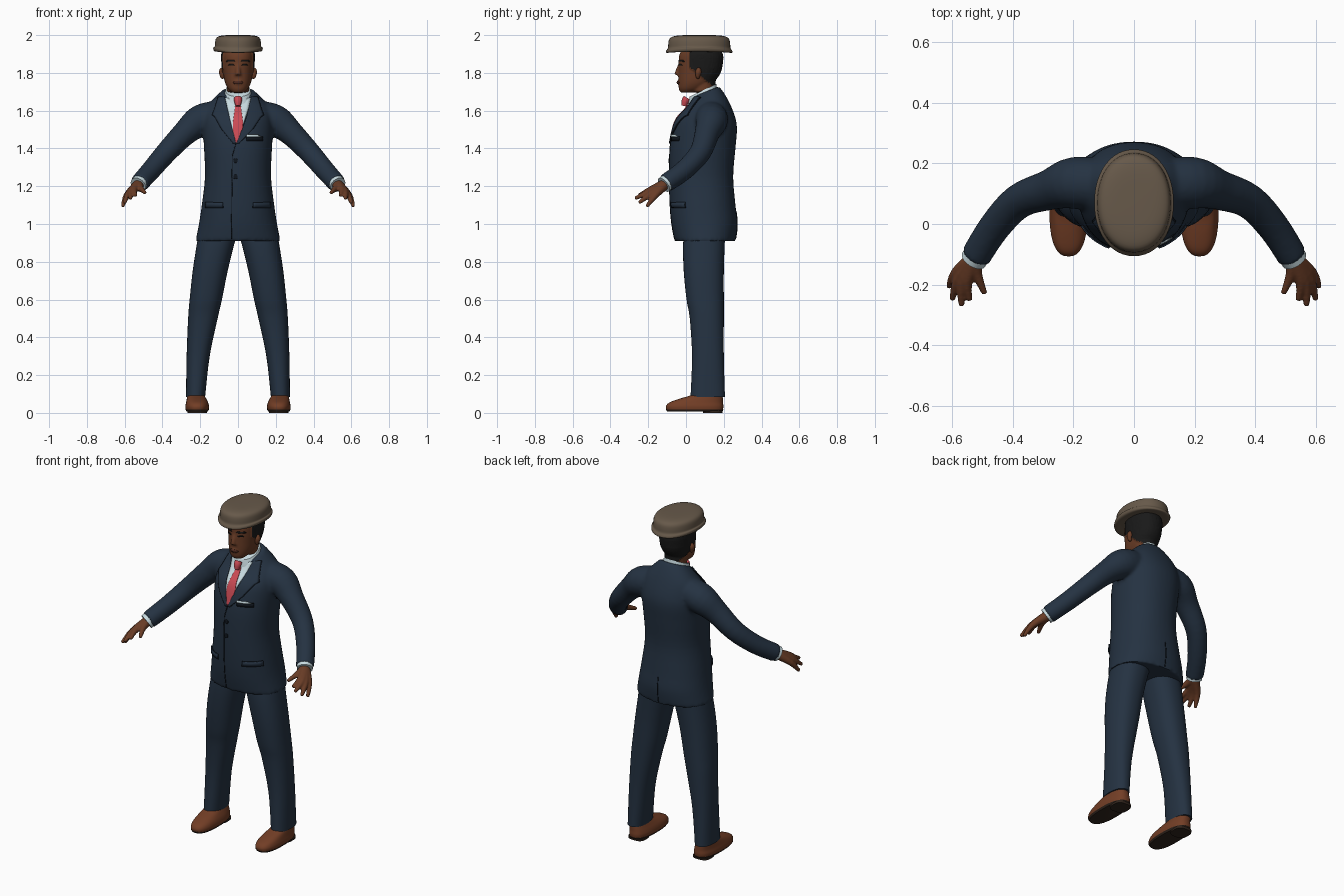
import bpy, bmesh
from math import sin, cos, pi, copysign
from mathutils import Vector
from mathutils.bvhtree import BVHTree

cube = bpy.data.objects.get("Cube")
if cube:
    bpy.data.objects.remove(cube, do_unlink=True)


def material(name, *rgb):
    m = bpy.data.materials.new(name)
    m.use_nodes = True
    m.diffuse_color = (*rgb, 1)
    for node in m.node_tree.nodes:
        if node.type == 'BSDF_PRINCIPLED':
            node.inputs["Base Color"].default_value = (*rgb, 1)
            node.inputs["Roughness"].default_value = 0.8
    return m


suit = material("navy cloth", .018, .032, .054)
trim = material("dark navy", .005, .008, .013)
shirt = material("pale blue white", .58, .71, .75)
red = material("red silk", .60, .07, .09)
skin = material("brown skin", .14, .045, .019)
lip = material("dark lip", .075, .023, .014)
black = material("black hair", .010, .010, .010)
felt = material("taupe felt", .135, .10, .068)
leather = material("tan leather", .17, .048, .019)
rubber = material("dark sole", .03, .018, .012)


def spline(rows, n=4):
    """Catmull-Rom interpolation between tuples of numbers."""
    out = []
    for i in range(len(rows) - 1):
        a, b, c, d = (rows[max(0, min(len(rows) - 1, i + k))] for k in (-1, 0, 1, 2))
        for s in range(n):
            t = s / n
            out.append([q + .5 * t * (r - p + t * (2*p - 5*q + 4*r - w + t * (3*(q - r) + w - p)))
                        for p, q, r, w in zip(a, b, c, d)])
    return out + [list(rows[-1])]


def loft(rows, power=2.2, seg=40, n=4):
    """Rings from rows of z, x0, x1, y0, y1, tilt, side lift."""
    rings = []
    rows = [tuple(r) + (0,) * (7 - len(r)) for r in rows]
    for z, x0, x1, y0, y1, tilt, lift in spline(rows, n):
        ring = []
        for k in range(seg):
            c, s = cos(2*pi*k/seg), sin(2*pi*k/seg)
            u = copysign(abs(c) ** (2/power), c)
            v = copysign(abs(s) ** (2/power), s)
            dy = v * (y1 - y0) / 2
            ring.append(Vector(((x0 + x1)/2 + u*(x1 - x0)/2, (y0 + y1)/2 + dy,
                                z + tilt*dy + lift*u*u)))
        rings.append(ring)
    return rings


def tube(points, seg=20, n=4):
    """Round rings along a path of x, y, z, radius."""
    path = spline(points, n)
    rings = []
    for i, p in enumerate(path):
        a, b = path[max(i - 1, 0)], path[min(i + 1, len(path) - 1)]
        q = (Vector(b[:3]) - Vector(a[:3])).to_track_quat('Z', 'Y')
        rings.append([Vector(p[:3]) + q @ Vector((cos(2*pi*k/seg), sin(2*pi*k/seg), 0)) * p[3]
                      for k in range(seg)])
    return rings


def both(parts):
    return parts + [[[Vector((-v.x, v.y, v.z)) for v in r] for r in p] for p in parts]


def finish(ob, angle=.9):
    bpy.ops.object.select_all(action='DESELECT')
    ob.select_set(True)
    bpy.context.view_layer.objects.active = ob
    bpy.ops.object.shade_smooth_by_angle(angle=angle)


def build(name, parts, mat, voxel=0):
    """Skin ring stacks into one object; voxel blends them together."""
    bm = bmesh.new()
    for rings in parts:
        vs = [[bm.verts.new(v) for v in r] for r in rings]
        for a, b in zip(vs, vs[1:]):
            for k in range(len(a)):
                bm.faces.new((a[k - 1], a[k], b[k], b[k - 1]))
        bm.faces.new(vs[0])
        bm.faces.new(vs[-1])
    bmesh.ops.recalc_face_normals(bm, faces=bm.faces)
    me = bpy.data.meshes.new(name)
    bm.to_mesh(me)
    bm.free()
    me.materials.append(mat)
    ob = bpy.data.objects.new(name, me)
    bpy.context.collection.objects.link(ob)
    if voxel:
        rm = ob.modifiers.new("Blend", 'REMESH')
        rm.mode, rm.voxel_size = 'VOXEL', voxel
        sm = ob.modifiers.new("Soften", 'SMOOTH')
        sm.factor, sm.iterations = .5, 4
        dg = bpy.context.evaluated_depsgraph_get()
        new = bpy.data.meshes.new_from_object(ob.evaluated_get(dg))
        ob.modifiers.clear()
        ob.data = new
        if not new.materials:
            new.materials.append(mat)
    finish(ob)
    return ob


def surface(ob):
    return BVHTree.FromPolygons([v.co for v in ob.data.vertices],
                                [p.vertices for p in ob.data.polygons])


def plate(name, tree, rows, mat, off=.002, thick=.004, side=-1, nx=8):
    """Thin patch laid on a surface; rows are z, x0, x1."""
    bm = bmesh.new()
    grid = []
    for i in range(len(rows) - 1):
        a, b = rows[i], rows[i + 1]
        n = max(1, int(abs(a[0] - b[0]) / .012))
        grid += [[p + (q - p)*s/n for p, q in zip(a, b)] for s in range(n)]
    grid.append(rows[-1])
    vs = []
    for z, x0, x1 in grid:
        line = []
        for k in range(nx + 1):
            p = Vector((x0 + (x1 - x0)*k/nx, side, z))
            hit = tree.ray_cast(p, Vector((0, -side, 0)))
            if hit[0] is None:
                hit = tree.find_nearest(Vector((p.x, .05, z)))
            nor = hit[1] if hit[1].y * side > 0 else -hit[1]
            line.append(bm.verts.new(hit[0] + nor * off))
        vs.append(line)
    for a, b in zip(vs, vs[1:]):
        for k in range(nx):
            bm.faces.new((a[k], a[k + 1], b[k + 1], b[k]))
    bmesh.ops.recalc_face_normals(bm, faces=bm.faces)
    me = bpy.data.meshes.new(name)
    bm.to_mesh(me)
    bm.free()
    me.materials.append(mat)
    ob = bpy.data.objects.new(name, me)
    bpy.context.collection.objects.link(ob)
    mod = ob.modifiers.new("Thickness", 'SOLIDIFY')
    mod.thickness, mod.offset = thick, 0
    finish(ob)


# Jacket: body and sleeves blended together
body = loft([(.91, -.225, .225, -.06, .262), (1.0, -.207, .207, -.077, .272),
             (1.1, -.192, .192, -.086, .262), (1.25, -.175, .175, -.09, .25),
             (1.4, -.18, .18, -.086, .262), (1.5, -.185, .185, -.068, .27),
             (1.56, -.18, .18, -.045, .262), (1.62, -.165, .165, 0, .235, .1),
             (1.665, -.125, .125, .022, .205, .25), (1.7, -.085, .085, .03, .175, .4)])
sleeve = tube([(.1, .13, 1.57, .085), (.2, .135, 1.545, .086), (.28, .112, 1.482, .067),
               (.38, .075, 1.378, .058), (.46, -.01, 1.285, .053), (.523, -.108, 1.215, .05)])
jacket = build("jacket", [body] + both([sleeve]), suit, .01)
cloth = surface(jacket)

# Shirt front, tie and collar
build("shirt_collar", [loft([(1.63, -.09, .09, .008, .168, .35), (1.67, -.078, .078, .012, .166, .42),
                             (1.708, -.066, .066, .02, .16, .48)])], shirt)
plate("shirt_front", cloth, [(1.665, -.07, .07), (1.6, -.055, .052), (1.43, -.014, -.006)], shirt)
plate("tie_blade", cloth, [(1.63, -.013, .013), (1.53, -.027, .027), (1.5, -.027, .024),
                           (1.43, -.012, -.004)], red, .006)
build("tie_knot", [tube([(0, .006, 1.668, .02), (0, -.004, 1.65, .02), (0, -.012, 1.625, .013)])], red)

# Lapels with dark edges, front seam and back vent
for s, label in ((1, "left"), (-1, "right")):
    for part, mat, e, off in (("edge", trim, .004, .003), ("lapel", suit, 0, .006)):
        plate(label + "_" + part, cloth,
              [(z, s*a + c, s*(b + e) + c) for z, a, b, c in
               ((1.67, .068, .1, 0), (1.6, .053, .122, 0), (1.575, .047, .132, 0),
                (1.565, .045, .118, 0), (1.5, .025, .078, -.004), (1.425, 0, .012, -.01))],
              mat, off)
    for part, mat, e, off in (("flap_edge", trim, .003, .002), ("pocket_flap", suit, 0, .006)):
        plate(label + "_" + part, cloth,
              [(1.115, s*.08, s*.168), (1.088 - e, s*(.08 - e), s*(.168 + e))], mat, off)
plate("front_seam", cloth, [(1.425, -.014, -.01), (1.36, -.032, -.028), (.92, -.037, -.033)],
      trim, .001, .003, nx=1)
plate("back_vent", cloth, [(1.07, -.002, .002), (.92, -.002, .002)], trim, .001, .003, 1, 1)
for z in (1.335, 1.25):
    plate("button", cloth, [(z + .012, -.018, -.008), (z + .006, -.024, -.002),
                            (z - .006, -.024, -.002), (z - .012, -.018, -.008)], trim, .003)
plate("breast_pocket", cloth, [(1.463, .042, .13), (1.44, .046, .13)], trim, .002)
plate("pocket_square", cloth, [(1.472, .045, .1), (1.46, .045, .122)], shirt, .006)

# Trousers
leg = loft([(1.0, -.01, .2, 0, .21), (.9, .018, .217, -.015, .205), (.75, .055, .24, -.012, .2),
            (.6, .085, .256, .003, .2), (.5, .108, .264, .02, .2), (.3, .15, .272, .032, .2),
            (.085, .174, .275, .024, .206)], 2.3)
build("trouser_legs", both([leg]), suit)

# Shoes, soles and heels
upper = loft([(.016, .155, .277, -.104, .196), (.035, .153, .279, -.106, .198),
              (.055, .158, .275, -.088, .196), (.075, .168, .271, -.035, .195),
              (.095, .178, .267, .03, .193), (.12, .183, .262, .06, .19)], 2.5)
build("shoes", both([upper]), leather)
sole = loft([(.008, .16, .272, -.1, .192), (.018, .153, .279, -.107, .2)], 2.5, n=1)
heel = loft([(0, .165, .267, .09, .192), (.012, .165, .267, .09, .195)], 3, n=1)
build("soles", both([sole, heel]), rubber)

# Hands and shirt cuffs
cuff = tube([(.51, -.088, 1.23, .044), (.529, -.118, 1.207, .044)])
build("shirt_cuffs", both([cuff]), shirt)
wrist = (.525, -.112, 1.21, .029)
fingers = [((.588, -.162, 1.152), (.611, -.208, 1.092)), ((.58, -.185, 1.16), (.6, -.25, 1.112)),
           ((.566, -.196, 1.17), (.569, -.27, 1.135)), ((.55, -.19, 1.18), (.542, -.252, 1.15)),
           ((.518, -.165, 1.192), (.492, -.23, 1.165))]
hand = [tube([wrist, (*knuckle, .018), (*tip, .0095)], 12) for knuckle, tip in fingers]
build("hands", both(hand), skin, .005)

# Head with neck and nose; hair is a raised region of the scalp
skull = loft([(1.696, -.03, .03, -.028, .04), (1.715, -.052, .052, -.038, .09),
              (1.75, -.069, .069, -.04, .14), (1.8, -.078, .078, -.04, .178),
              (1.85, -.083, .083, -.039, .19), (1.9, -.084, .084, -.034, .19),
              (1.95, -.07, .07, 0, .16)])
neck = tube([(0, .095, 1.6, .06), (0, .09, 1.7, .06), (0, .095, 1.8, .06)])
nose = tube([(0, -.03, 1.85, .009), (0, -.043, 1.81, .013), (0, -.046, 1.788, .016)])
nostrils = tube([(-.018, -.036, 1.79, .009), (.018, -.036, 1.79, .009)])
lips = tube([(-.022, -.03, 1.75, .008), (0, -.038, 1.75, .011), (.022, -.03, 1.75, .008)])
head = build("head", [skull, neck, nose, nostrils, lips], skin, .006)
head.data.materials.append(black)
scalp = set()
for p in head.data.polygons:
    x, y, z = p.center
    if z > 1.738 and y > .022 + max(0, 1.83 - z) * 1.2:
        p.material_index = 1
        scalp.update(p.vertices)
for i in scalp:
    v = head.data.vertices[i]
    v.co += v.normal * .006
face = surface(head)
ear = tube([(.08, .068, 1.77, .007), (.083, .062, 1.782, .013), (.085, .066, 1.808, .017),
            (.083, .068, 1.828, .008)])
build("ears", both([ear]), skin, .005)

# Painted face details
for s in (1, -1):
    plate("eyebrow", face, [(1.868, s*.02, s*.056), (1.859, s*.014, s*.062)], black, .001, .003)
    plate("eye", face, [(1.846, s*.024, s*.046), (1.838, s*.018, s*.052)], black, .001, .003)
plate("mouth", face, [(1.757, -.016, .016), (1.749, -.028, .028), (1.741, -.016, .016)],
      lip, .001, .003)

# Hat: rolled brim, straight crown and domed top, scaled rings of one oval
profile = [(1.912, .72, 0), (1.906, .95, .008), (1.91, 1, .018), (1.92, .985, .016),
           (1.932, .94, .008), (1.955, .93, 0), (1.978, .9, 0), (1.992, .8, 0),
           (1.999, .55, 0), (2.0, .1, 0)]
build("hat", [loft([(z, -.131*s, .131*s, .07 - .176*s, .07 + .176*s, 0, lift)
                    for z, s, lift in profile], 2.1, 48, 3)], felt)
